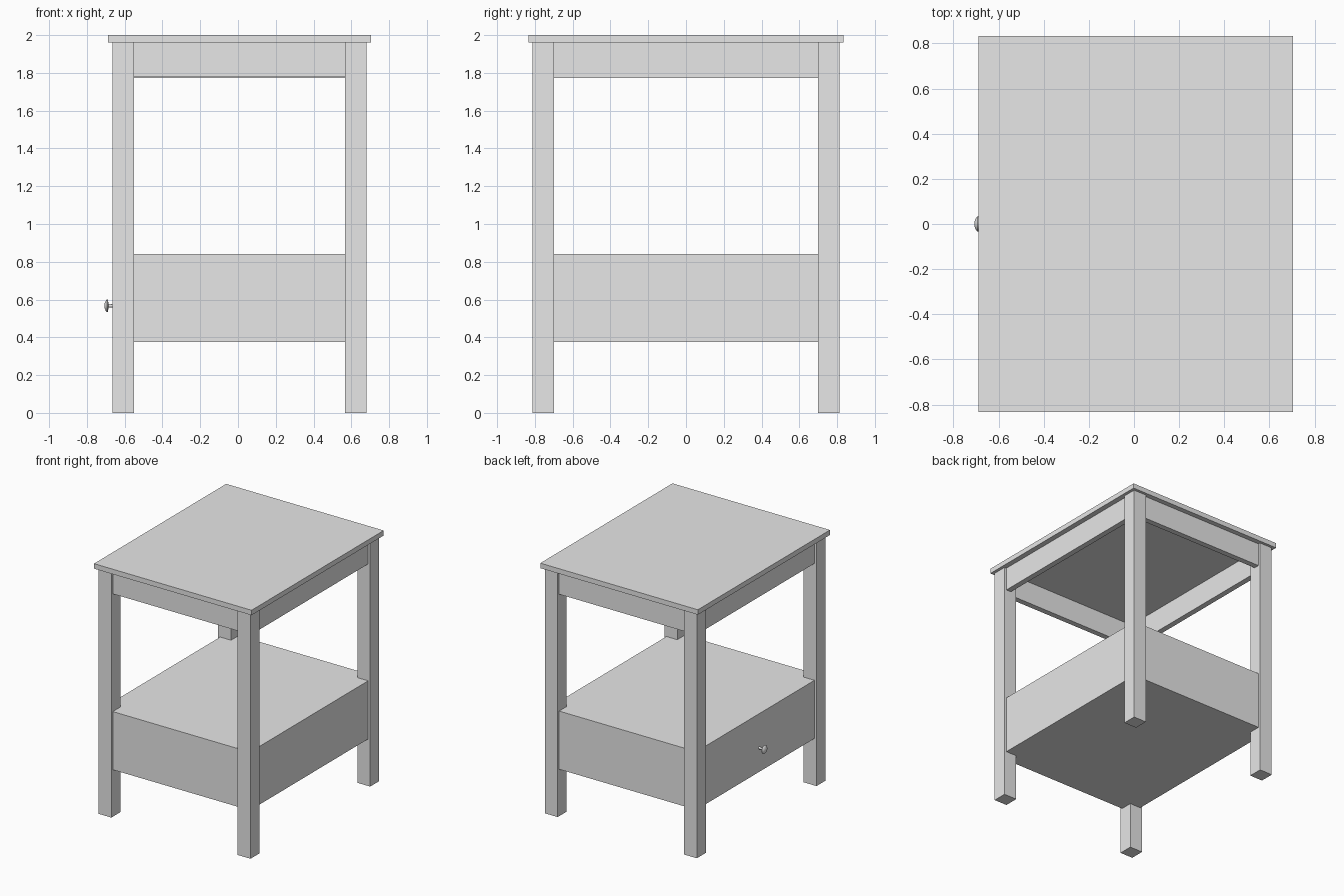
import bpy
import bmesh
import math
from mathutils import Matrix, Vector

cube = bpy.data.objects.get("Cube")
if cube:
    bpy.data.objects.remove(cube, do_unlink=True)

CX = 0.0075                # table centre, the knob sticks out on -x
LEG_X, LEG_Y, LEG_W = 0.672, 0.812, 0.114
INSET = 0.018              # panels sit slightly behind the leg faces
BOARD = 0.045

grey = bpy.data.materials.new("light_grey")
grey.use_nodes = True
grey.diffuse_color = (0.8, 0.8, 0.8, 1)
grey.node_tree.nodes["Principled BSDF"].inputs["Base Color"].default_value = (0.8, 0.8, 0.8, 1)


def finish(name, bm):
    bmesh.ops.recalc_face_normals(bm, faces=bm.faces)
    mesh = bpy.data.meshes.new(name)
    bm.to_mesh(mesh)
    bm.free()
    mesh.materials.append(grey)
    obj = bpy.data.objects.new(name, mesh)
    bpy.context.collection.objects.link(obj)
    return obj


def box(name, x, y, z0, z1, sx, sy):
    """Box centred on x, y (relative to the table centre) from z0 to z1."""
    bm = bmesh.new()
    place = Matrix.Translation((CX + x, y, (z0 + z1) / 2)) @ Matrix.Diagonal((sx, sy, z1 - z0, 1))
    bmesh.ops.create_cube(bm, size=1, matrix=place)
    return finish(name, bm)


# Table top
box("table_top", 0, 0, 1.96, 2.0, 1.392, 1.668)

# Legs
for side, sx in (("right", -1), ("left", 1)):
    for end, sy in (("front", -1), ("back", 1)):
        box(f"{end}_{side}_leg", sx * (LEG_X - LEG_W / 2), sy * (LEG_Y - LEG_W / 2),
            0, 1.96, LEG_W, LEG_W)

# Aprons under the top, running between the legs
px, py = LEG_X - INSET, LEG_Y - INSET
span_x, span_y = 2 * (LEG_X - LEG_W), 2 * (LEG_Y - LEG_W)
for name, s, bottom in (("front_apron", -1, 1.78), ("back_apron", 1, 1.773)):
    box(name, 0, s * (py - BOARD / 2), bottom, 1.96, span_x, BOARD)
for name, s in (("right_apron", -1), ("left_apron", 1)):
    box(name, s * (px - BOARD / 2), 0, 1.773, 1.96, BOARD, span_y)

# Drawer case
box("drawer_case", 0, 0, 0.375, 0.84, 2 * px, 2 * py)

# Drawer knob: (distance from the table centre, radius) profile spun about x
profile = [(0.65, 0.011), (0.672, 0.008), (0.692, 0.009), (0.697, 0.033),
           (0.701, 0.034), (0.708, 0.026), (0.713, 0.014), (0.715, 0)]
bm = bmesh.new()
verts = [bm.verts.new((CX - d, 0, 0.567 + r)) for d, r in profile]
edges = [bm.edges.new(pair) for pair in zip(verts, verts[1:])]
bmesh.ops.spin(bm, geom=verts + edges, cent=Vector((0, 0, 0.567)), axis=(1, 0, 0),
               angle=math.tau, steps=24)
bmesh.ops.remove_doubles(bm, verts=bm.verts, dist=0.0002)
knob = finish("drawer_knob", bm)
bpy.ops.object.select_all(action="DESELECT")
knob.select_set(True)
bpy.context.view_layer.objects.active = knob
bpy.ops.object.shade_smooth_by_angle(angle=math.radians(35))
